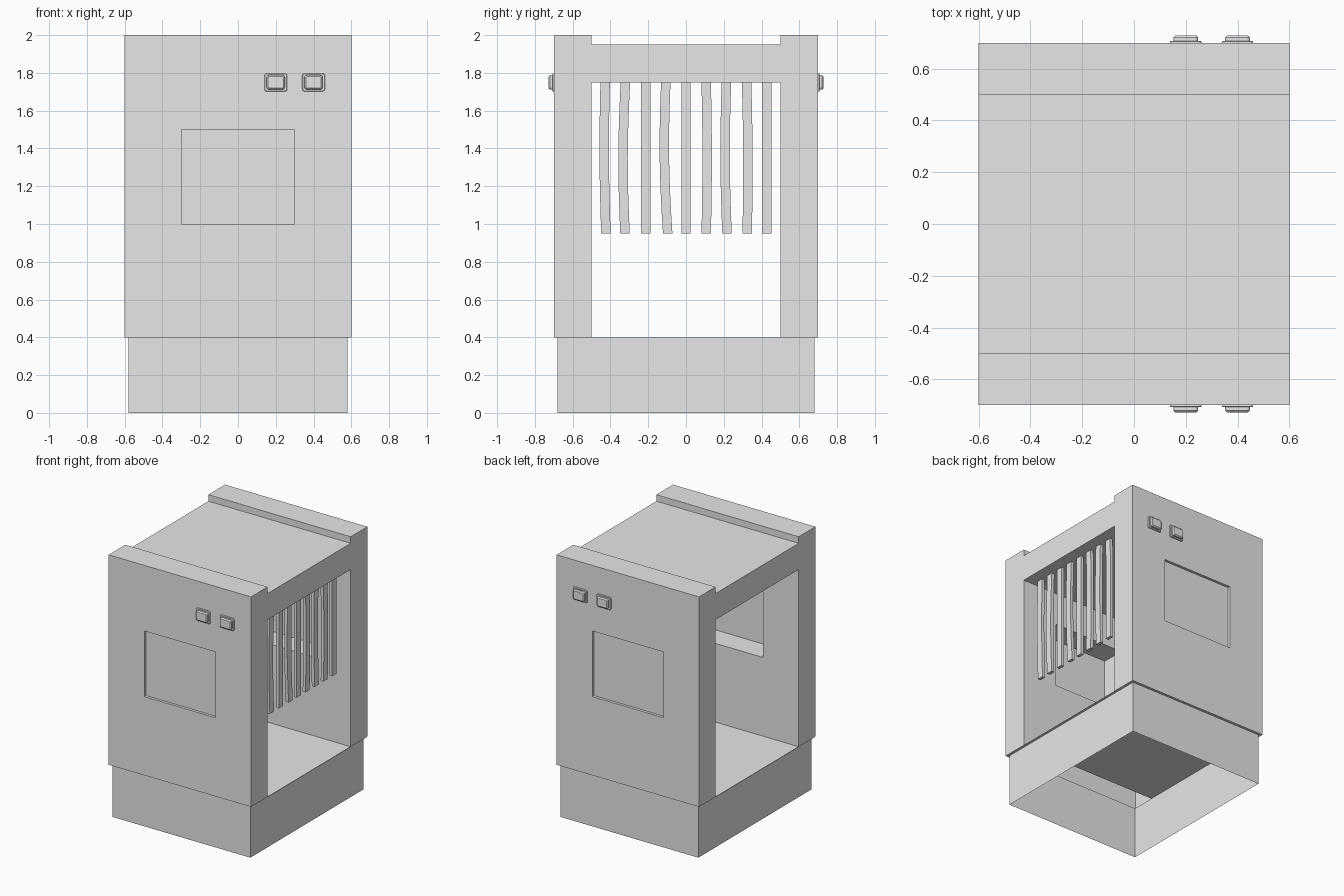
import bpy, bmesh, math
from mathutils import Vector

cube = bpy.data.objects.get("Cube")
if cube:
    bpy.data.objects.remove(cube, do_unlink=True)

# Single grey finish
grey = bpy.data.materials.new("light_grey")
grey.use_nodes = True
color = (0.8, 0.8, 0.8, 1)
grey.diffuse_color = color
grey.node_tree.nodes["Principled BSDF"].inputs["Base Color"].default_value = color


def finish(name, bm):
    bmesh.ops.remove_doubles(bm, verts=bm.verts[:], dist=1e-5)
    mesh = bpy.data.meshes.new(name)
    bm.to_mesh(mesh)
    bm.free()
    mesh.materials.append(grey)
    obj = bpy.data.objects.new(name, mesh)
    bpy.context.collection.objects.link(obj)
    return obj


def quad(bm, points, normal):
    """Add a face turned towards the given direction."""
    face = bm.faces.new([bm.verts.new(p) for p in points])
    face.normal_update()
    if face.normal.dot(Vector(normal)) < 0:
        face.normal_flip()


def box(bm, low, high, skip=()):
    """Add a box from corner to corner, leaving out the sides named in skip."""
    for axis, letter in enumerate("xyz"):
        a, b = [i for i in range(3) if i != axis]
        for sign, corner in (("-", low), ("+", high)):
            if sign + letter in skip:
                continue
            points = []
            for u, v in ((low, low), (high, low), (high, high), (low, high)):
                p = [0, 0, 0]
                p[axis], p[a], p[b] = corner[axis], u[a], v[b]
                points.append(p)
            normal = [0, 0, 0]
            normal[axis] = 1 if sign == "+" else -1
            quad(bm, points, normal)


W, D, INNER = 0.6, 0.7, 0.5       # half width, half depth, half depth of the opening
FLOOR, TOP = 0.4, 2.0
LIP = 0.02                        # overhang of the body over the plinth

# Plinth: open shell with a floor between the end panels and a ledge under the body
bm = bmesh.new()
w, d = W - LIP, D - LIP
box(bm, (-w, -d, 0), (w, d, FLOOR), skip=("+z", "-z"))
quad(bm, [(-w, -INNER, FLOOR), (w, -INNER, FLOOR), (w, INNER, FLOOR), (-w, INNER, FLOOR)], (0, 0, 1))
for s in (-1, 1):
    quad(bm, [(s * w, -d, FLOOR), (s * W, -D, FLOOR), (s * W, D, FLOOR), (s * w, d, FLOOR)], (0, 0, -1))
    quad(bm, [(-w, s * d, FLOOR), (-W, s * D, FLOOR), (W, s * D, FLOOR), (w, s * d, FLOOR)], (0, 0, -1))
finish("plinth", bm)

# Roof slab between the end panels
bm = bmesh.new()
box(bm, (-W, -INNER, 1.75), (W, INNER, 1.95), skip=("-y", "+y"))
finish("roof", bm)


# End panels: hollow, open below, with a window tunnel and a slightly recessed pane
def end_panel(name, s):
    bm = bmesh.new()
    xs, zs = (-W, -0.3, 0.3, W), (FLOOR, 1.0, 1.5, TOP)
    for y, facing in ((s * D, s), (s * INNER, -s)):
        for i in range(3):
            for k in range(3):
                if (i, k) != (1, 1):
                    x0, x1, z0, z1 = xs[i], xs[i + 1], zs[k], zs[k + 1]
                    quad(bm, [(x0, y, z0), (x1, y, z0), (x1, y, z1), (x0, y, z1)], (0, facing, 0))
    y0, y1 = s * INNER, s * D
    for x0, x1, z0, z1, turn, open_below in ((-W, W, FLOOR, TOP, 1, True),
                                             (xs[1], xs[2], zs[1], zs[2], -1, False)):
        for x, n in ((x0, -turn), (x1, turn)):
            quad(bm, [(x, y0, z0), (x, y1, z0), (x, y1, z1), (x, y0, z1)], (n, 0, 0))
        for z, n in ((z1, turn),) if open_below else ((z0, -turn), (z1, turn)):
            quad(bm, [(x0, y0, z), (x1, y0, z), (x1, y1, z), (x0, y1, z)], (0, 0, n))
    finish(name + "_panel", bm)
    bm = bmesh.new()
    y = s * (D - LIP)
    quad(bm, [(xs[1], y, zs[1]), (xs[2], y, zs[1]), (xs[2], y, zs[2]), (xs[1], y, zs[2])], (0, s, 0))
    finish(name + "_window_pane", bm)


# Push buttons: rounded plate with a bevelled cap
def rounded_block(bm, x, z, half_w, half_h, y0, y1, radius):
    part = bmesh.new()
    box(part, (x - half_w, min(y0, y1), z - half_h), (x + half_w, max(y0, y1), z + half_h))
    bmesh.ops.remove_doubles(part, verts=part.verts[:], dist=1e-5)
    corners = [e for e in part.edges if abs(e.verts[0].co.y - e.verts[1].co.y) > 1e-4]
    bmesh.ops.bevel(part, geom=corners, offset=radius, segments=3, profile=0.5, affect='EDGES')
    rim = [e for e in part.edges if all(abs(v.co.y - y1) < 1e-4 for v in e.verts)]
    bmesh.ops.bevel(part, geom=rim, offset=abs(y1 - y0) * 0.35, segments=1, affect='EDGES')
    mesh = bpy.data.meshes.new("part")
    part.to_mesh(mesh)
    part.free()
    bm.from_mesh(mesh)
    bpy.data.meshes.remove(mesh)


for name, s in (("front", -1), ("back", 1)):
    end_panel(name, s)
    for i, x in enumerate((0.2, 0.4)):
        bm = bmesh.new()
        rounded_block(bm, x, 1.75, 0.06, 0.048, s * D, s * (D + 0.008), 0.012)
        rounded_block(bm, x, 1.75, 0.048, 0.038, s * (D + 0.006), s * (D + 0.028), 0.012)
        finish(f"{name}_button_{i + 1}", bm)

# Hanging curtain strips on one side, gently bent: (bend at middle, shift at bottom)
bends = [(-.006, .004), (-.012, -.002), (0, 0), (-.01, .01), (0, 0),
         (.005, 0), (-.008, .003), (.006, .003), (0, 0)]
STEPS = 8
for i, (mid, low) in enumerate(bends):
    bm = bmesh.new()
    centre = (i - 4) * 0.107
    rings = []
    for k in range(STEPS + 1):
        t = k / STEPS
        y = centre + mid * math.sin(math.pi * t) + low * t * t
        z = 1.75 - 0.8 * t
        rings.append([bm.verts.new((0.5 + a, y + b, z)) for a, b in
                      ((-.012, -.025), (.012, -.025), (.012, .025), (-.012, .025))])
    for r0, r1 in zip(rings, rings[1:]):
        for j in range(4):
            n = (j + 1) % 4
            bm.faces.new((r0[j], r0[n], r1[n], r1[j]))
    bm.faces.new(rings[0])
    bm.faces.new(rings[-1])
    bmesh.ops.recalc_face_normals(bm, faces=bm.faces[:])
    finish(f"curtain_strip_{i + 1}", bm)
